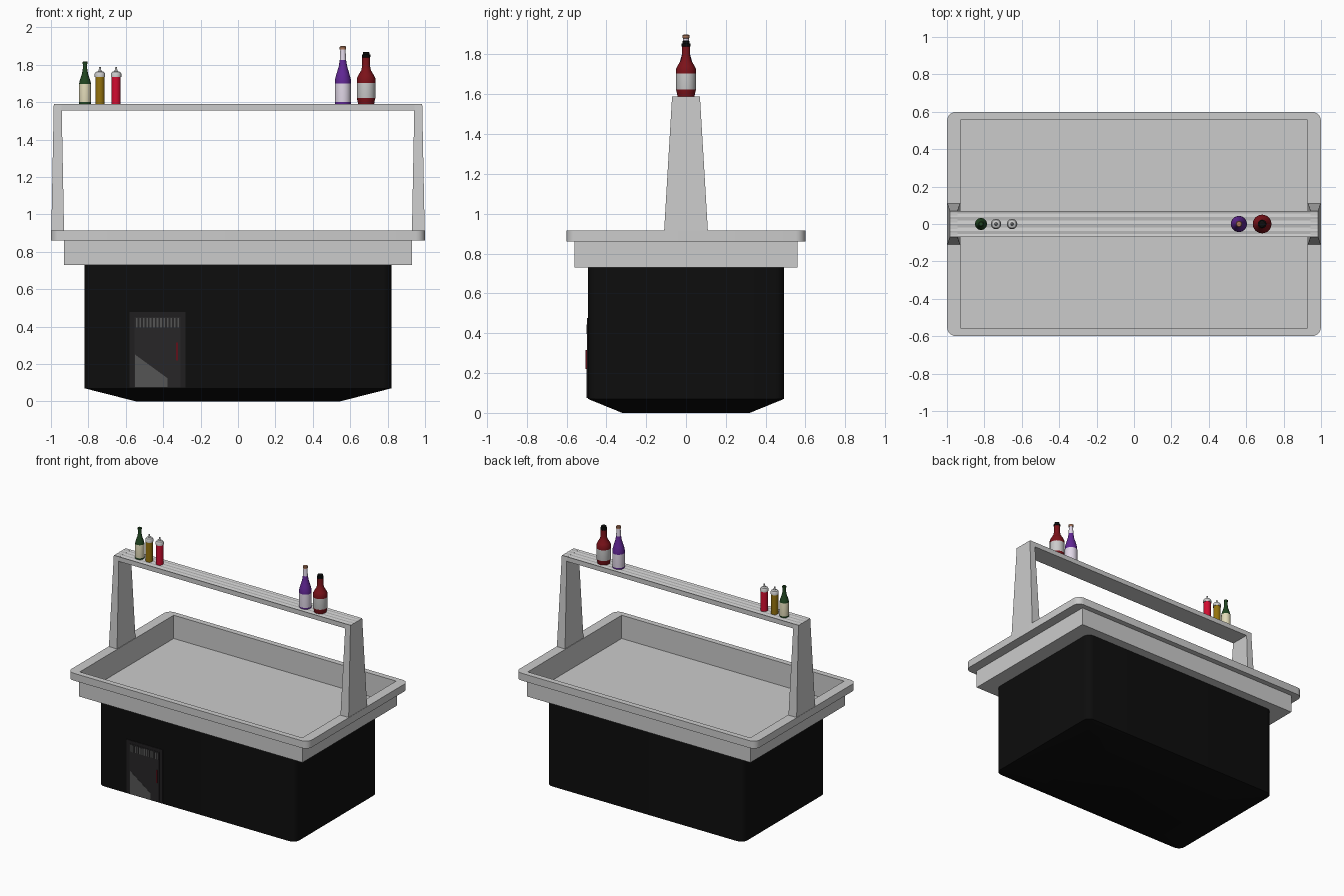
import bpy, bmesh
from math import sin, cos, pi, radians

if "Cube" in bpy.data.objects:
    bpy.data.objects.remove(bpy.data.objects["Cube"])

MATS = {}


def mat(name):
    colours = {
        "black": (0.004, 0.004, 0.004), "charcoal": (0.014, 0.013, 0.014),
        "door_grey": (0.02, 0.019, 0.02), "panel_grey": (0.09, 0.09, 0.09),
        "dark_red": (0.12, 0.005, 0.01), "green": (0.015, 0.06, 0.015),
        "cream": (0.75, 0.7, 0.48), "mustard": (0.3, 0.17, 0.004),
        "red": (0.65, 0.004, 0.03), "white": (0.8, 0.8, 0.8),
        "purple": (0.12, 0.02, 0.3), "lilac": (0.75, 0.68, 0.8),
        "copper": (0.4, 0.18, 0.1), "maroon": (0.2, 0.006, 0.01)}
    if name not in MATS:
        MATS[name] = bpy.data.materials.new(name)
        MATS[name].diffuse_color = (*colours[name], 1)
    return MATS[name]


def finish(name, bm, mats=(), smooth=False):
    bmesh.ops.remove_doubles(bm, verts=bm.verts, dist=1e-5)
    bmesh.ops.recalc_face_normals(bm, faces=bm.faces)
    me = bpy.data.meshes.new(name)
    bm.to_mesh(me)
    bm.free()
    ob = bpy.data.objects.new(name, me)
    bpy.context.collection.objects.link(ob)
    for m in mats:
        me.materials.append(mat(m))
    if smooth:
        bpy.ops.object.select_all(action='DESELECT')
        ob.select_set(True)
        bpy.context.view_layer.objects.active = ob
        bpy.ops.object.shade_smooth_by_angle(angle=radians(35))
    return ob


def loft(name, rings, mats=(), face_mats=None, smooth=False):
    """Skin a stack of equal-length point rings and cap both ends."""
    bm = bmesh.new()
    vs = [[bm.verts.new(p) for p in r] for r in rings]
    n = len(vs[0])
    for k in range(len(vs) - 1):
        for i in range(n):
            j = (i + 1) % n
            f = bm.faces.new((vs[k][i], vs[k][j], vs[k + 1][j], vs[k + 1][i]))
            if face_mats:
                f.material_index = face_mats[k]
    a, b = bm.faces.new(vs[0]), bm.faces.new(vs[-1])
    if face_mats:
        a.material_index, b.material_index = face_mats[0], face_mats[-1]
    return finish(name, bm, mats, smooth)


def rrect(hx, hy, z, r, seg=5):
    """Rounded rectangle ring."""
    pts = []
    for q, (sx, sy) in enumerate([(1, 1), (-1, 1), (-1, -1), (1, -1)]):
        for i in range(seg + 1):
            a = (q + i / seg) * pi / 2
            pts.append((sx * (hx - r) + r * cos(a), sy * (hy - r) + r * sin(a), z))
    return pts


def rect(x0, x1, y0, y1, z):
    return [(x0, y0, z), (x1, y0, z), (x1, y1, z), (x0, y1, z)]


def box(name, x0, x1, y0, y1, z0, z1, m):
    return loft(name, [rect(x0, x1, y0, y1, z0), rect(x0, x1, y0, y1, z1)], [m])


def bottle(name, x, profile, n=24):
    """Lathe; each profile entry is (radius, height, material of band above)."""
    names = list(dict.fromkeys(p[2] for p in profile))
    rings = [[(x + r * cos(2 * pi * i / n), r * sin(2 * pi * i / n), 1.588 + z)
              for i in range(n)] for r, z, _ in profile]
    loft(name, rings, names, [names.index(p[2]) for p in profile[:-1]], True)


# Cabinet base with tapered foot
loft("cabinet", [rrect(.545, .32, 0, .04), rrect(.82, .492, .07, .05),
                 rrect(.82, .492, .732, .05)], ["black"], smooth=True)

# Open basin with overhanging rim
loft("basin", [rrect(.926, .558, .74, 0), rrect(.926, .558, .915, 0),
               rrect(1, .6, .915, .05), rrect(1, .6, .86, .05),
               rrect(.93, .561, .86, 0), rrect(.93, .561, .73, 0)], smooth=True)

# Tapered posts
for side, s in (("left", -1), ("right", 1)):
    loft(side + "_post", [rect(s * .93, s * .998, -.11, .11, .91),
                          rect(s * .943, s * .985, -.07, .07, 1.588)])

# Ribbed shelf across the posts
prof = [(-.07, 1.555), (.07, 1.555), (.07, 1.59)]
prof += [(.055 - .0183 * i, 1.59 if i % 2 else 1.586) for i in range(7)]
prof += [(-.07, 1.59)]
loft("shelf", [[(x, y, z) for y, z in prof] for x in (-.985, .985)])

# Service door: frame, leaf, light patch, vent slats, handle
box("door_frame", -.58, -.28, -.496, -.47, .075, .477, "charcoal")
box("door_leaf", -.553, -.307, -.498, -.48, .075, .452, "door_grey")
patch = [(-.55, .076), (-.378, .076), (-.378, .125), (-.55, .25)]
loft("door_patch", [[(x, y, z) for x, z in patch] for y in (-.4995, -.49)],
     ["panel_grey"])
for i in range(13):
    x = -.546 + i * .0185
    box("vent_slat", x, x + .009, -.5, -.49, .395, .445, "panel_grey")
box("door_handle", -.331, -.321, -.505, -.49, .22, .315, "dark_red")

# Green bottle
bottle("green_bottle", -.818, [
    (.031, 0, "green"), (.032, .012, "cream"), (.032, .11, "green"),
    (.028, .128, "green"), (.016, .165, "green"), (.012, .19, "green"),
    (.012, .215, "green"), (.014, .217, "green"), (.014, .226, "green"),
    (.010, .23, "green")])

# Squeeze bottles
for name, x, c in (("mustard_bottle", -.738, "mustard"), ("ketchup_bottle", -.652, "red")):
    bottle(name, x, [
        (.025, 0, c), (.025, .146, "white"), (.028, .147, "white"),
        (.028, .164, "white"), (.022, .173, "white"), (.008, .178, "white"),
        (.004, .2, "white")])

# Purple bottle
bottle("purple_bottle", .561, [
    (.042, 0, "purple"), (.043, .012, "lilac"), (.043, .112, "purple"),
    (.042, .135, "purple"), (.034, .165, "purple"), (.022, .205, "purple"),
    (.017, .238, "lilac"), (.014, .293, "copper"), (.017, .294, "copper"),
    (.017, .308, "copper"), (.013, .311, "copper")])

# Maroon sauce bottle
bottle("maroon_bottle", .685, [
    (.043, 0, "maroon"), (.045, .015, "maroon"), (.05, .035, "white"),
    (.05, .115, "maroon"), (.05, .138, "maroon"), (.042, .155, "maroon"),
    (.026, .182, "maroon"), (.021, .205, "maroon"), (.021, .252, "black"),
    (.023, .254, "black"), (.023, .265, "black"), (.017, .268, "black"),
    (.018, .278, "black"), (.012, .281, "black")])

for m in bpy.data.materials:
    if m.users and not m.is_grease_pencil:
        m.use_nodes = True
        m.node_tree.nodes["Principled BSDF"].inputs["Base Color"].default_value = m.diffuse_color
